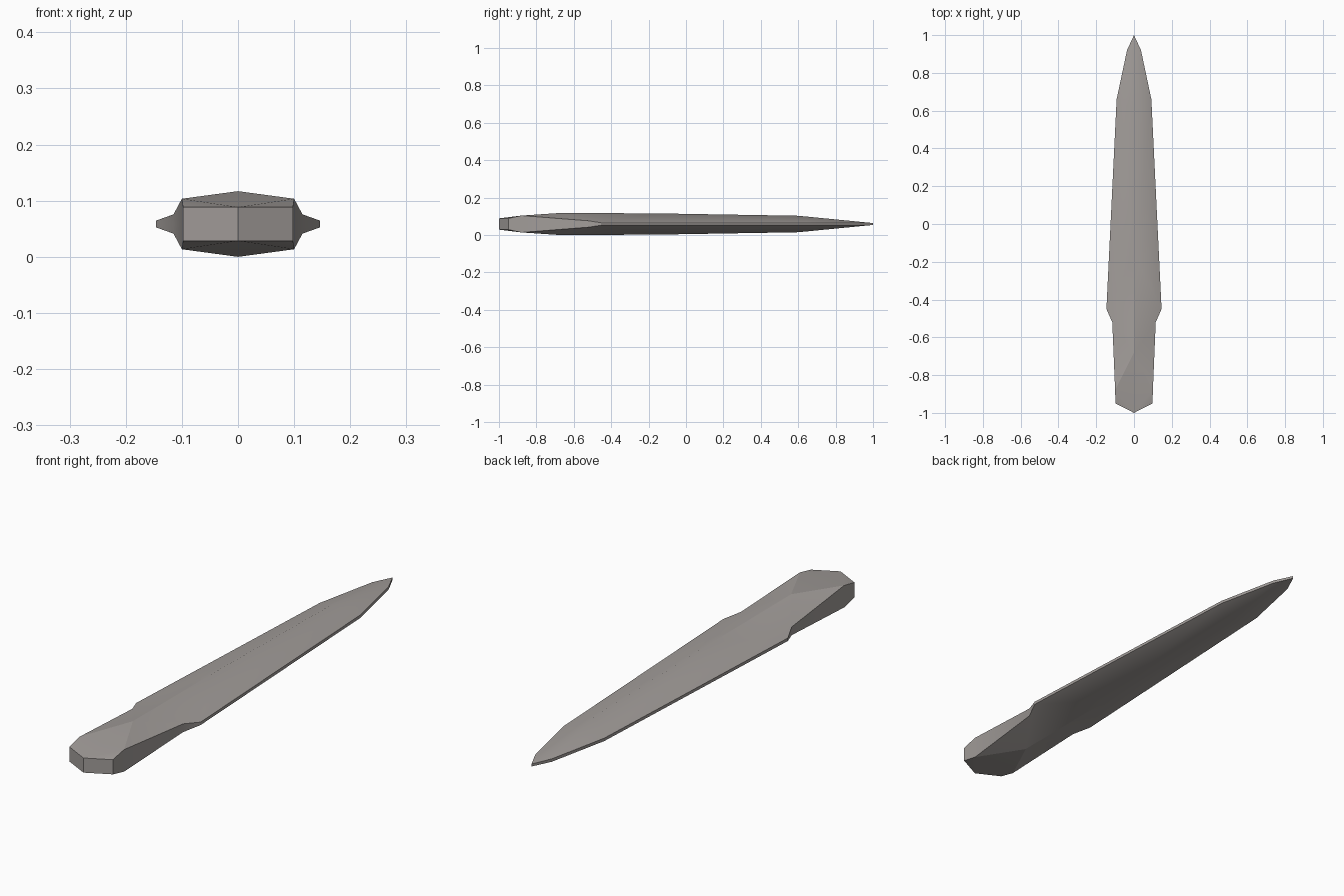
import bpy, bmesh

if "Cube" in bpy.data.objects:
    bpy.data.objects.remove(bpy.data.objects["Cube"])

# Rim outline from pommel to tip: x, y, half thickness
rim = [(0, -1, .03), (.098, -.95, .03), (.1, -.88, .045), (.115, -.52, .017),
       (.146, -.45, .006), (.092, .66, .006), (.037, .92, .006), (0, 1, .005)]
# Central ridge points
ridge = [(0, -.68, .0585), (0, -.17, .057), (0, .6, .044)]

bm = bmesh.new()
e = [bm.verts.new(p) for p in rim]
low = [bm.verts.new((x, y, 0)) for x, y, h in rim]
r = [bm.verts.new(p) for p in ridge]

# Upper right quarter: pommel, grip and blade facets
for f in [(e[0], e[1], e[2]), (e[0], e[2], r[0]), (r[0], e[2], e[3]),
          (r[0], e[3], e[4]), (r[0], e[4], r[1]), (r[1], e[4], e[5]),
          (r[1], e[5], r[2]), (r[2], e[5], e[6]), (r[2], e[6], e[7])]:
    bm.faces.new(f)
# Thin side band
for i in range(len(e) - 1):
    bm.faces.new((low[i], low[i + 1], e[i + 1], e[i]))

# Smooth blade, with crisp rim, band corners and rear ridge
for f in bm.faces:
    f.smooth = True
crisp = [(r[0], r[1]), (r[0], e[2])]
crisp += [(e[i], e[i + 1]) for i in range(len(e) - 1)]
crisp += [(e[i], low[i]) for i in (0, 1, 4, 7)]
for pair in crisp:
    bm.edges.get(pair).smooth = False

mesh = bpy.data.meshes.new("dagger_blade")
bm.to_mesh(mesh)
bm.free()
blade = bpy.data.objects.new("stone_dagger", mesh)
bpy.context.collection.objects.link(blade)
blade.location.z = .0585

# Mirror across width and thickness
m = blade.modifiers.new("Mirror", 'MIRROR')
m.use_axis = (True, False, True)
m.merge_threshold = .0005

mat = bpy.data.materials.new("warm grey stone")
mat.diffuse_color = (.36, .335, .32, 1)
mat.use_nodes = True
mat.node_tree.nodes["Principled BSDF"].inputs["Base Color"].default_value = mat.diffuse_color
mesh.materials.append(mat)
